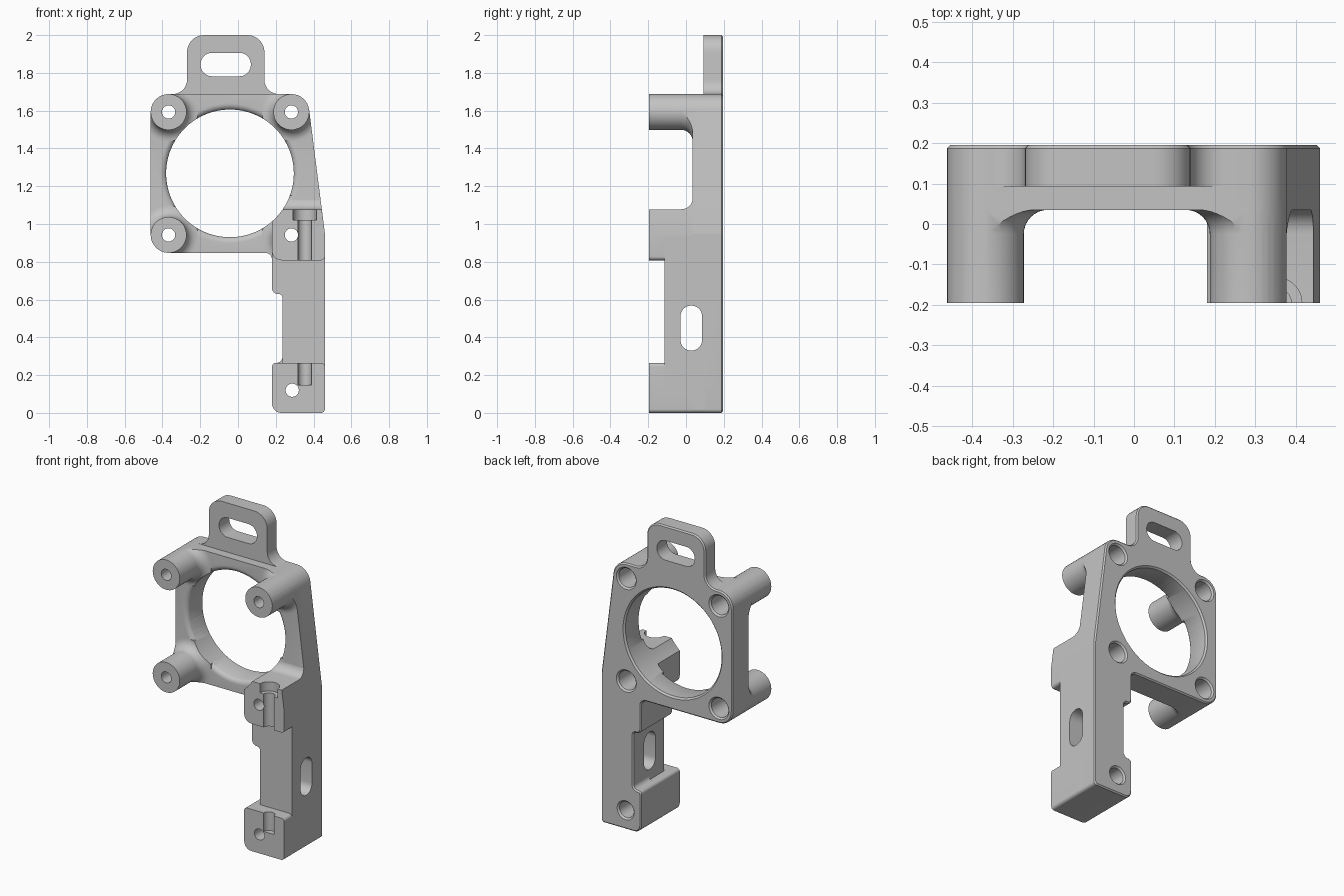
import bpy, bmesh, math
from mathutils import Vector

cube = bpy.data.objects.get("Cube")
if cube:
    bpy.data.objects.remove(cube, do_unlink=True)

grey = bpy.data.materials.new("grey_plastic")
grey.use_nodes = True
tone = (0.55, 0.55, 0.55, 1)
grey.diffuse_color = tone
grey.node_tree.nodes["Principled BSDF"].inputs["Base Color"].default_value = tone

FRONT, PLATE, BACK = -0.195, 0.035, 0.195
XS, ZS = (-0.3675, 0.2825), (0.942, 1.593)
RING, RING_R = (-0.0425, 1.268), 0.338
POST_R, FLARE, EDGE = 0.095, 0.06, 0.008


def place(u, v, d, axis):
    """Map a profile point and a depth to space for the given axis."""
    return {"X": (d, u, v), "Y": (u, d, v), "Z": (u, v, d)}[axis]


def finish(name, bm):
    bmesh.ops.recalc_face_normals(bm, faces=bm.faces[:])
    mesh = bpy.data.meshes.new(name)
    bm.to_mesh(mesh)
    bm.free()
    mesh.materials.append(grey)
    ob = bpy.data.objects.new(name, mesh)
    bpy.context.collection.objects.link(ob)
    return ob


def rounded(corners, steps=8):
    """Round polygon corners given as (u, v, radius)."""
    out = []
    n = len(corners)
    for i, (u, v, r) in enumerate(corners):
        p = Vector((u, v))
        if r == 0:
            out.append(p)
            continue
        a = (Vector(corners[i - 1][:2]) - p).normalized()
        b = (Vector(corners[(i + 1) % n][:2]) - p).normalized()
        half = a.angle(b) / 2
        centre = p + (a + b).normalized() * (r / math.sin(half))
        start = p + a * (r / math.tan(half)) - centre
        end = p + b * (r / math.tan(half)) - centre
        sweep = start.angle_signed(end)
        for k in range(steps + 1):
            t = -sweep * k / steps
            c, s = math.cos(t), math.sin(t)
            out.append(centre + Vector((start.x * c - start.y * s,
                                        start.x * s + start.y * c)))
    return out


def prism(name, corners, d0, d1, axis="Y", chamfer=0):
    bm = bmesh.new()
    pts = rounded(corners)
    face = bm.faces.new([bm.verts.new(place(p.x, p.y, d0, axis)) for p in pts])
    ext = bmesh.ops.extrude_face_region(bm, geom=[face])["geom"]
    far = [g for g in ext if isinstance(g, bmesh.types.BMVert)]
    bmesh.ops.translate(bm, verts=far, vec=place(0, 0, d1 - d0, axis))
    if chamfer:
        rim = [e for e in bm.edges if all(v in far for v in e.verts)]
        bmesh.ops.bevel(bm, geom=rim, offset=chamfer, segments=1, affect="EDGES")
    return finish(name, bm)


def turned(name, profile, u, v, axis="Y", sides=48):
    """Solid of revolution from (radius, depth) pairs."""
    bm = bmesh.new()
    rings = []
    for r, d in profile:
        angles = [math.tau * k / sides for k in range(sides)]
        rings.append([bm.verts.new(place(u + r * math.cos(a), v + r * math.sin(a), d, axis))
                      for a in angles])
    for lo, hi in zip(rings, rings[1:]):
        for k in range(sides):
            j = (k + 1) % sides
            bm.faces.new((lo[k], lo[j], hi[j], hi[k]))
    bm.faces.new(rings[0])
    bm.faces.new(rings[-1])
    return finish(name, bm)


def combine(target, other, op):
    mod = target.modifiers.new(op, "BOOLEAN")
    mod.object, mod.operation, mod.solver = other, op, "EXACT"
    bpy.context.view_layer.objects.active = target
    bpy.ops.object.modifier_apply(modifier=mod.name)
    bpy.data.objects.remove(other, do_unlink=True)


def arc(r, y, size, steps=8):
    """Quarter arc that widens radius r over a depth of size (negative: frontwards)."""
    return [(r + abs(size) * (1 - math.cos(t)), y + size * math.sin(t))
            for t in (math.pi / 2 * k / steps for k in range(steps + 1))]


# Square frame plate with leaning right edge and a rounded front lip on its opening
outline = [(-0.4625, 0.847, POST_R), (0.46, 0.847, 0), (0.46, 0.95, 0),
           (0.366, 1.688, POST_R), (-0.4625, 1.688, POST_R)]
bracket = prism("mounting_bracket", outline, PLATE, BACK, chamfer=EDGE)
LIP = 0.034
lip = [(RING_R - 0.003, 0.3)] + arc(RING_R - 0.003, PLATE + LIP, -LIP)
combine(bracket, turned("lip_cut", lip + [(lip[-1][0], -0.1)], *RING, sides=96), "DIFFERENCE")

# Standoff posts flaring into the plate, trimmed to the outline; one is buried in the block
for x in XS:
    for z in ZS:
        buried = x > 0 and z < 1
        start = FRONT + 0.05 if buried else FRONT
        post = turned("post", [(POST_R, start)] + arc(POST_R, PLATE - FLARE, FLARE)
                      + [(POST_R + FLARE, 0.1)], x, z)
        combine(post, prism("outline_limit", outline, FRONT - 0.1, 0.12), "INTERSECT")
        combine(bracket, post, "UNION")

# Leg with notched inner edge
leg = prism("leg", [(0.46, 0, 0.02), (0.46, 0.95, 0), (0.14, 0.95, 0), (0.14, 0.847, 0),
                    (0.18, 0.847, 0.035), (0.18, 0.63, 0.03), (0.235, 0.63, 0.02),
                    (0.235, 0.265, 0.03), (0.18, 0.265, 0.02), (0.18, 0, 0.05)],
            PLATE, BACK, chamfer=EDGE)
combine(bracket, leg, "UNION")
column = prism("leg_column", [(0.46, 0.1, 0), (0.46, 0.93, 0), (0.18, 0.93, 0),
                              (0.18, 0.63, 0.03), (0.235, 0.63, 0.02), (0.235, 0.1, 0)],
               -0.115, 0.09)
combine(bracket, column, "UNION")

# Foot clamp block
foot = prism("foot_block", [(0.46, 0, 0.02), (0.46, 0.265, 0.02), (0.18, 0.265, 0.02),
                            (0.18, 0, 0.05)], FRONT, 0.1)
combine(bracket, foot, "UNION")

# Upper clamp block: side profile curving into the plate, trimmed to its front shape
block = prism("upper_block", [(FRONT, 0.75, 0), (0.11, 0.75, 0), (0.11, 1.15, 0),
                              (PLATE + 0.001, 1.15, 0), (PLATE + 0.001, 1.078, FLARE),
                              (FRONT, 1.078, 0)], 0.1, 0.6, "X")
shape = prism("block_limit", [(0.46, 0.808, 0.02), (0.46, 0.95, 0), (0.4332, 1.16, 0),
                              (0.18, 1.16, 0), (0.18, 0.808, 0.05)], FRONT - 0.1, 0.3)
combine(block, shape, "INTERSECT")
combine(bracket, block, "UNION")

# Top hanging tab
tab = prism("top_tab", [(-0.35, 1.64, 0), (-0.35, 1.688, 0), (-0.27, 1.688, 0.075),
                        (-0.27, 2, 0.09), (0.14, 2, 0.09), (0.14, 1.688, 0.075),
                        (0.22, 1.688, 0), (0.22, 1.64, 0)], 0.093, BACK, chamfer=EDGE)
combine(bracket, tab, "UNION")

# Large ring opening with a small chamfer at the back
cuts = [turned("ring_cut", [(RING_R, -0.4), (RING_R, BACK - 0.01),
                            (RING_R + 0.02, BACK + 0.01)], *RING, sides=96)]


# Screw holes with counterbores from the back
def screw(x, z, head):
    return turned("screw_cut", [(0.035, -0.4), (0.035, 0.0), (head, 0.0),
                                (head, BACK - 0.01), (head + 0.02, BACK + 0.01)], x, z)


cuts += [screw(x, z, 0.06) for x in XS for z in ZS]
cuts.append(screw(0.287, 0.12, 0.05))

# Slots through tab and leg
cuts.append(prism("tab_slot", [(-0.198, 1.782, 0.06), (0.068, 1.782, 0.06),
                               (0.068, 1.906, 0.06), (-0.198, 1.906, 0.06)], 0, 0.4))
cuts.append(prism("leg_slot", [(-0.029, 0.33, 0.056), (0.085, 0.33, 0.056),
                               (0.085, 0.568, 0.056), (-0.029, 0.568, 0.056)], 0, 0.7, "X"))

# Vertical rod grooves in the clamp blocks
for r, z0, z1 in ((0.036, 0.75, 1.05), (0.062, 1.02, 1.12), (0.036, 0.147, 0.3)):
    cuts.append(turned("groove_cut", [(r, z0), (r, z1)], 0.353, FRONT, "Z"))

for cut in cuts:
    combine(bracket, cut, "DIFFERENCE")

bpy.ops.object.select_all(action="DESELECT")
bracket.select_set(True)
bpy.context.view_layer.objects.active = bracket
bpy.ops.object.shade_smooth_by_angle(angle=math.radians(30))
